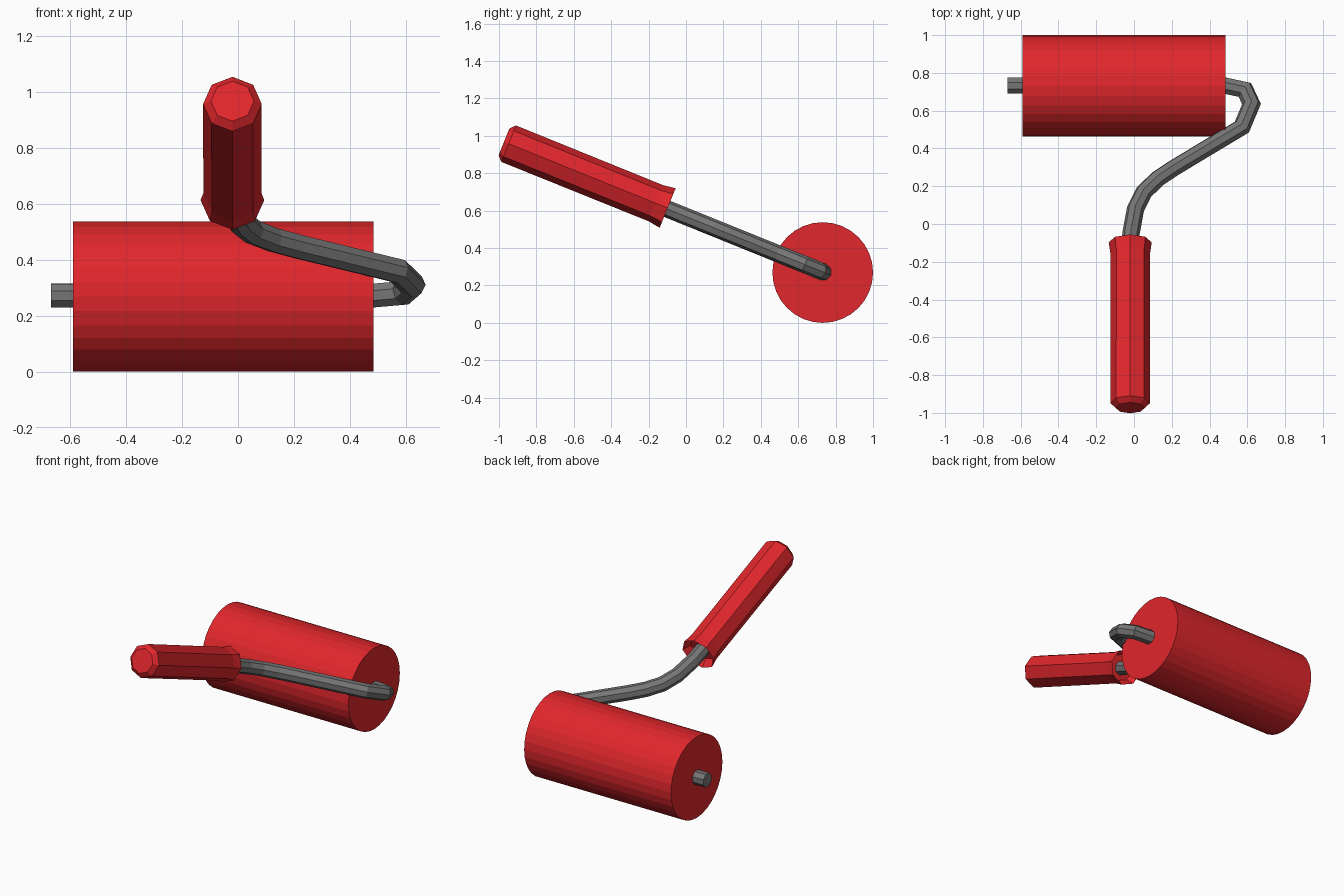
import bpy, bmesh, math
from mathutils import Vector

if "Cube" in bpy.data.objects:
    bpy.data.objects.remove(bpy.data.objects["Cube"])

X = Vector((1, 0, 0))
AXIS = Vector((0, 0.927, -0.375)).normalized()   # handle direction, sloping down to the roller
NORMAL = X.cross(AXIS)                           # normal of the plane holding the bent rod


def make_material(name, color):
    mat = bpy.data.materials.new(name)
    mat.diffuse_color = color
    mat.use_nodes = True
    mat.node_tree.nodes["Principled BSDF"].inputs["Base Color"].default_value = mat.diffuse_color
    return mat


def loft(name, rings, sides, mat):
    """Skin a closed tube through rings of (centre, u vector, v vector)."""
    bm = bmesh.new()
    loops = []
    for c, u, v in rings:
        angles = [2 * math.pi * i / sides for i in range(sides)]
        loops.append([bm.verts.new(c + u * math.cos(a) + v * math.sin(a)) for a in angles])
    for a, b in zip(loops, loops[1:]):
        for i in range(sides):
            j = (i + 1) % sides
            bm.faces.new((a[i], a[j], b[j], b[i]))
    bm.faces.new(loops[0][::-1])
    bm.faces.new(loops[-1])
    bmesh.ops.recalc_face_normals(bm, faces=bm.faces)
    mesh = bpy.data.meshes.new(name)
    bm.to_mesh(mesh)
    bm.free()
    mesh.materials.append(mat)
    obj = bpy.data.objects.new(name, mesh)
    bpy.context.collection.objects.link(obj)
    return obj


red = make_material("red", (0.75, 0.02, 0.025, 1))
grey = make_material("grey", (0.18, 0.18, 0.18, 1))

# roller drum
Y, Z = Vector((0, 1, 0)), Vector((0, 0, 1))
R = 0.269
loft("roller", [(Vector((x, 0.731, R)), Y * R, Z * R) for x in (-0.59, 0.485)], 32, red)

# octagonal grip: chamfered butt, straight body, flared collar with a recessed mouth
collar = Vector((-0.02, -0.098, 0.614))
grip = [(-0.944, 0.077), (-0.917, 0.105), (-0.068, 0.104), (0, 0.114), (-0.05, 0.085)]
loft("handle", [(collar + AXIS * t, NORMAL * r, X * r) for t, r in grip], 8, red)

# bent rod, swept in the sloping plane with mitred corners
plan = [(-0.02, -0.17), (-0.016, -0.05), (0.008, 0.08), (0.053, 0.17), (0.127, 0.24),
        (0.217, 0.30), (0.571, 0.513), (0.622, 0.635), (0.587, 0.71), (0.48, 0.733),
        (-0.67, 0.733)]
slope = AXIS.z / AXIS.y
path = [Vector((x, y, 0.272 + slope * (y - 0.733))) for x, y in plan]
ROD = 0.046
rings = []
for i, p in enumerate(path):
    d_in = (p - path[max(i - 1, 0)]).normalized()
    d_out = (path[min(i + 1, len(path) - 1)] - p).normalized()
    tangent = (d_in + d_out).normalized()
    miter = max(tangent.dot(d_out), tangent.dot(d_in))
    rings.append((p, NORMAL * ROD, tangent.cross(NORMAL) * (ROD / miter)))
loft("rod", rings, 8, grey)
